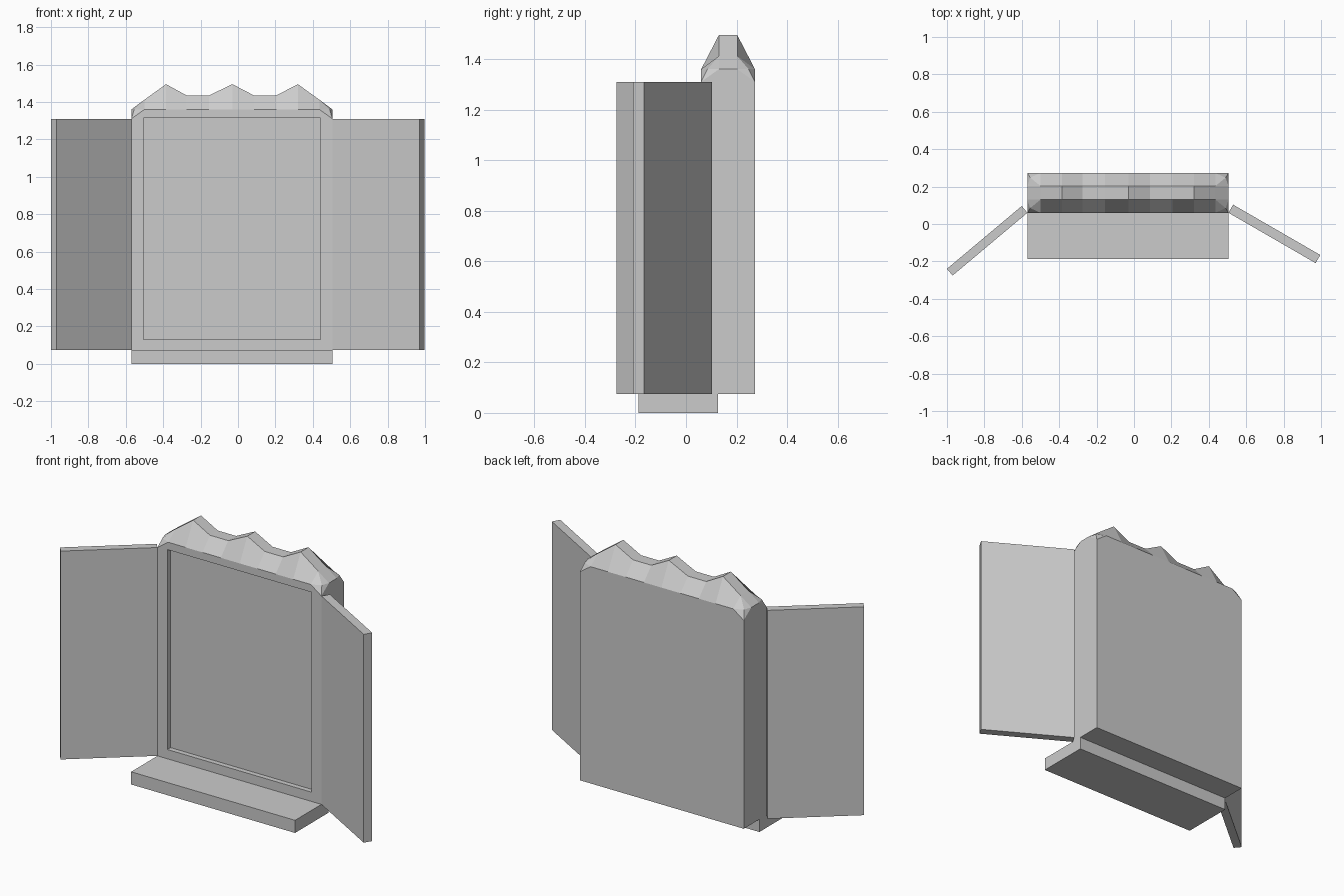
import bpy, bmesh, math
from mathutils import Vector, Matrix

if "Cube" in bpy.data.objects:
    bpy.data.objects.remove(bpy.data.objects["Cube"])

# One plain grey for the whole piece
grey = bpy.data.materials.new("plain grey")
grey.use_nodes = True
grey.diffuse_color = (0.6, 0.6, 0.6, 1)
grey.node_tree.nodes["Principled BSDF"].inputs["Base Color"].default_value = (0.6, 0.6, 0.6, 1)

LEFT, RIGHT = -0.57, 0.505      # case sides
FRONT, BACK = 0.06, 0.273       # case depth
FLOOR, EAVE, RIM = 0.075, 1.31, 1.36
CUT = 0.07                      # corner rounding at the rim


def finish(name, bm):
    bmesh.ops.recalc_face_normals(bm, faces=bm.faces[:])
    mesh = bpy.data.meshes.new(name)
    bm.to_mesh(mesh)
    bm.free()
    mesh.materials.append(grey)
    obj = bpy.data.objects.new(name, mesh)
    bpy.context.collection.objects.link(obj)
    return obj


def box(name, low, high, matrix=Matrix()):
    low, high = Vector(low), Vector(high)
    bm = bmesh.new()
    bmesh.ops.create_cube(bm, size=1)
    bmesh.ops.scale(bm, vec=high - low, verts=bm.verts)
    bmesh.ops.translate(bm, vec=(low + high) / 2, verts=bm.verts)
    bmesh.ops.transform(bm, matrix=matrix, verts=bm.verts)
    return finish(name, bm)


def rim_corner(x, y):
    """Three rim points rounding one corner: front/back, middle, side."""
    sx = 1 if x < 0 else -1
    sy = 1 if y == FRONT else -1
    return [(x + sx * CUT, y, RIM),
            (x + sx * 0.015, y + sy * 0.025, RIM),
            (x, y + sy * CUT, RIM)]


# Case: box whose top corners taper into a rounded rim
bm = bmesh.new()
for x in (LEFT, RIGHT):
    for y in (FRONT, BACK):
        for p in [(x, y, FLOOR), (x, y, EAVE)] + rim_corner(x, y):
            bm.verts.new(p)
bmesh.ops.convex_hull(bm, input=bm.verts[:])
bmesh.ops.dissolve_limit(bm, angle_limit=math.radians(0.5),
                         verts=bm.verts[:], edges=bm.edges[:])
case = finish("case", bm)

# Shallow recessed panel in the front of the case
cutter = box("panel_cutter", (-0.505, -0.1, 0.13), (0.44, FRONT + 0.03, 1.315))
cutter.hide_render = True
cut = case.modifiers.new("recess", 'BOOLEAN')
cut.operation = 'DIFFERENCE'
cut.solver = 'EXACT'
cut.object = cutter
bpy.context.view_layer.objects.active = case
bpy.ops.object.modifier_apply(modifier="recess")
bpy.data.objects.remove(cutter)

# Crown: three peaks along a narrow ridge, sloping down to the rim
ridge = [(LEFT + CUT, 1.412), (-0.385, 1.495), (-0.275, 1.435), (-0.155, 1.435),
         (-0.03, 1.495), (0.085, 1.435), (0.205, 1.435), (0.32, 1.495),
         (RIGHT - CUT, 1.412)]
bm = bmesh.new()
sections = [[bm.verts.new(p) for p in ((x, FRONT, RIM), (x, FRONT + CUT, z),
                                       (x, BACK - CUT, z), (x, BACK, RIM))]
            for x, z in ridge]
for a, b in zip(sections, sections[1:]):
    for i in range(3):
        bm.faces.new((a[i], a[i + 1], b[i + 1], b[i]))
for x, section in ((LEFT, sections[0]), (RIGHT, sections[-1])):
    sides = []
    for y, low, top in ((FRONT, section[0], section[1]), (BACK, section[3], section[2])):
        middle, side = [bm.verts.new(p) for p in rim_corner(x, y)[1:]]
        bm.faces.new((top, low, middle))
        bm.faces.new((top, middle, side))
        sides.append(side)
    bm.faces.new((section[1], section[2], sides[1], sides[0]))
finish("crown", bm)

# Base step projecting forward
box("base_step", (LEFT, -0.187, 0), (RIGHT, 0.127, FLOOR))

# Open doors hinged on the front edges of the case
for name, x, side, width, thick, angle in (("right_door", LEFT, -1, 0.522, 0.047, 40),
                                           ("left_door", RIGHT, 1, 0.538, 0.05, -30)):
    hinge = Matrix.Translation((x, FRONT, 0)) @ Matrix.Rotation(math.radians(angle), 4, 'Z')
    ends = sorted((0, side * width))
    box(name, (ends[0], 0, FLOOR), (ends[1], thick, EAVE), hinge)
